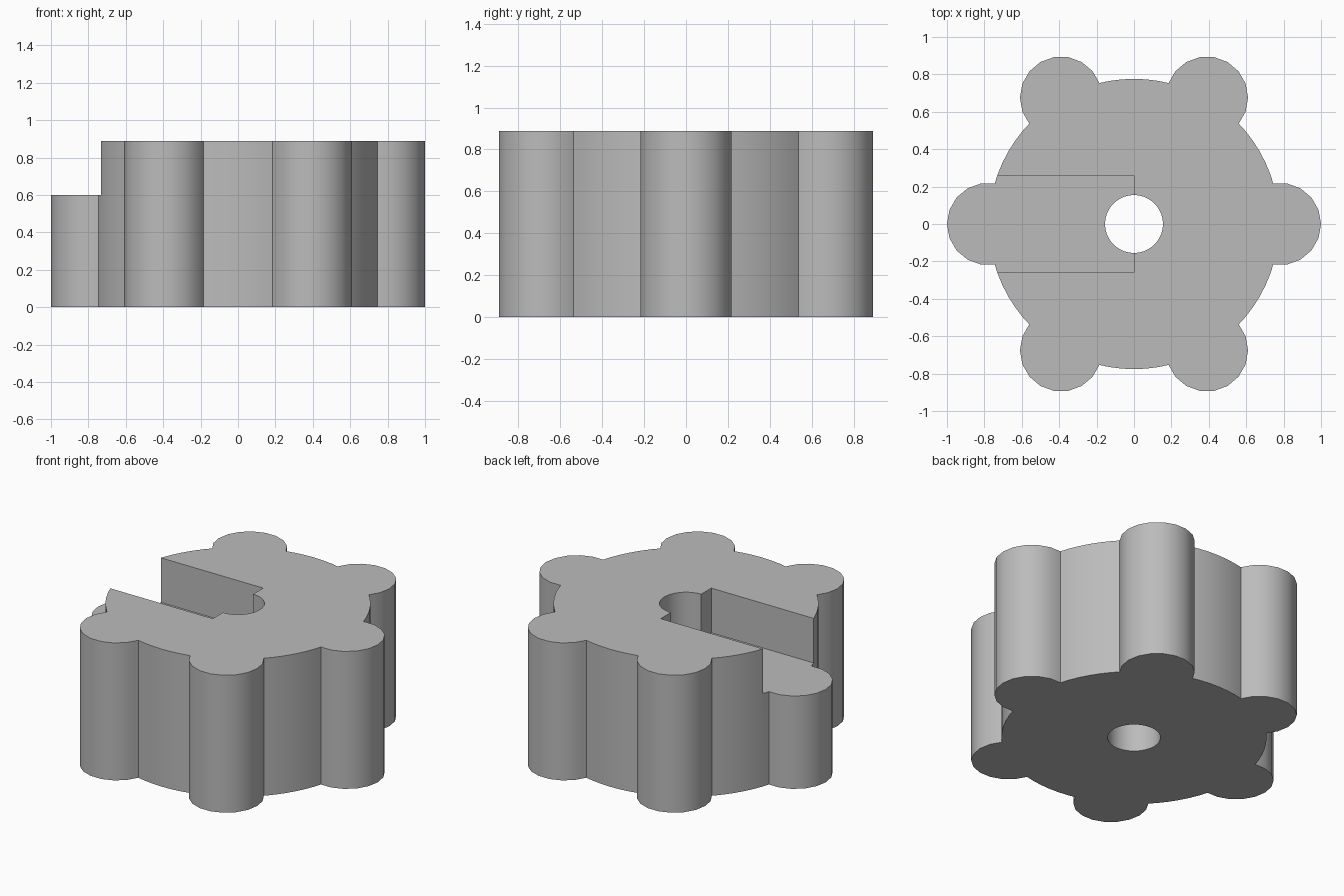
import bpy
import math

HEIGHT = 0.888
SLOT_FLOOR = 0.6

cube = bpy.data.objects.get("Cube")
if cube:
    bpy.data.objects.remove(cube, do_unlink=True)

grey = bpy.data.materials.new("plain grey")
grey.use_nodes = True
grey.diffuse_color = (0.5, 0.5, 0.5, 1)
grey.node_tree.nodes["Principled BSDF"].inputs["Base Color"].default_value = (0.5, 0.5, 0.5, 1)


def cylinder(name, x, y, radius, sides, bottom=0.0, top=HEIGHT):
    """Upright cylinder with a vertex on the +x axis."""
    bpy.ops.mesh.primitive_cylinder_add(
        vertices=sides, radius=radius, depth=top - bottom,
        location=(x, y, (top + bottom) / 2), rotation=(0, 0, math.pi / 2))
    ob = bpy.context.object
    ob.name = name
    ob.data.materials.append(grey)
    bpy.ops.object.transform_apply(location=True, rotation=True, scale=True)
    return ob


def combine(target, tool, operation):
    """Apply a boolean and discard the tool."""
    mod = target.modifiers.new(operation.lower(), "BOOLEAN")
    mod.operation = operation
    mod.solver = "EXACT"
    mod.object = tool
    bpy.context.view_layer.objects.active = target
    bpy.ops.object.modifier_apply(modifier=mod.name)
    bpy.data.objects.remove(tool, do_unlink=True)


# Round body with six grip lobes
knob = cylinder("knob_body", 0, 0, 0.776, 72)
for i in range(6):
    a = i * math.pi / 3
    lobe = cylinder("lobe", 0.78 * math.cos(a), 0.78 * math.sin(a), 0.22, 18)
    combine(knob, lobe, "UNION")

# Central through hole
combine(knob, cylinder("hole_cutter", 0, 0, 0.155, 36, -0.2, 1.2), "DIFFERENCE")

# Slot open to the right side, ending at the centre
bpy.ops.mesh.primitive_cube_add(size=1, location=(-0.75, 0, SLOT_FLOOR + 0.5))
slot = bpy.context.object
slot.name = "slot_cutter"
slot.scale = (1.5, 0.516, 1)
slot.data.materials.append(grey)
bpy.ops.object.transform_apply(location=True, rotation=True, scale=True)
combine(knob, slot, "DIFFERENCE")

# Smooth curved walls, sharp rims
bpy.ops.object.select_all(action="DESELECT")
knob.select_set(True)
bpy.context.view_layer.objects.active = knob
bpy.ops.object.shade_smooth_by_angle(angle=math.radians(30))
